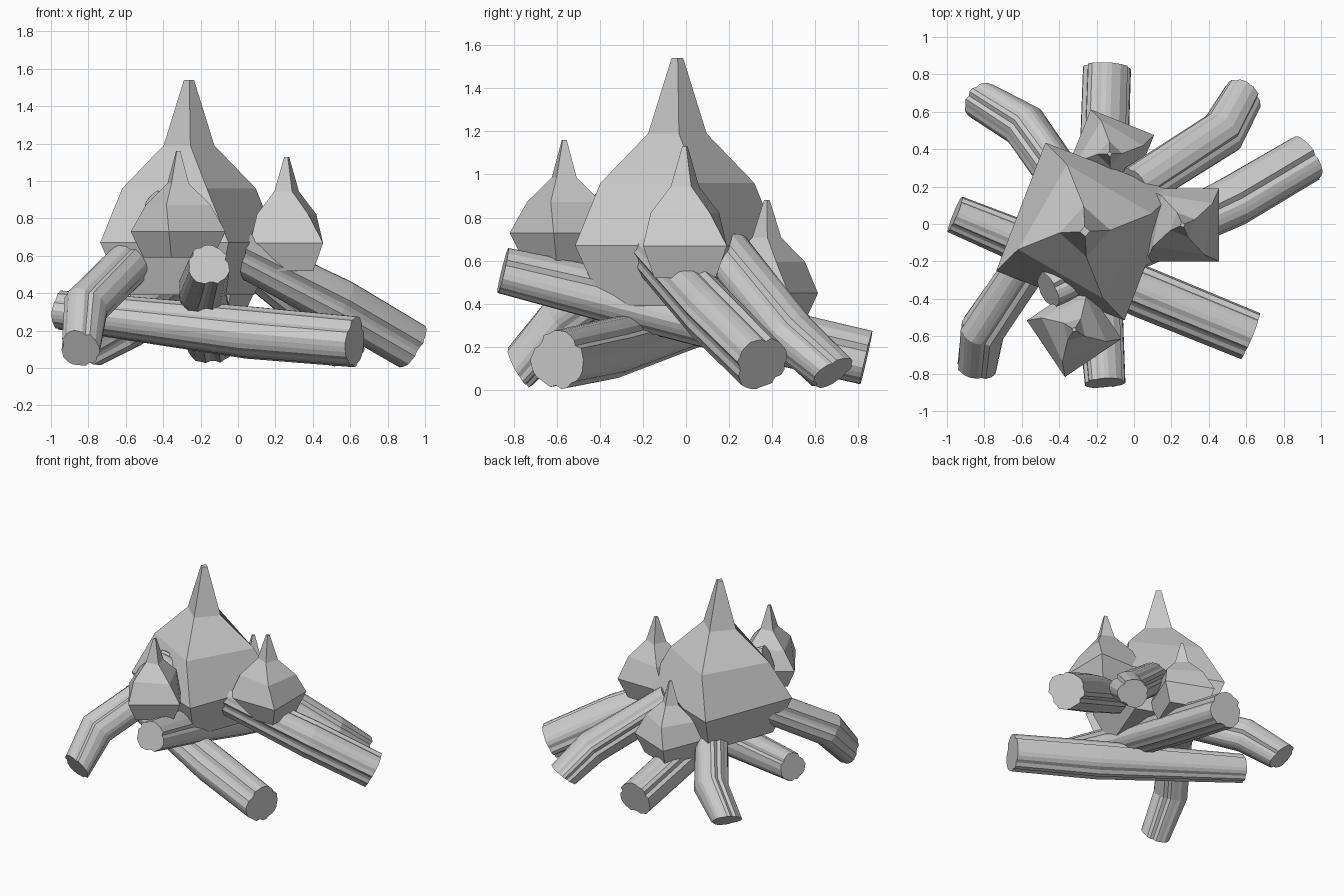
import bpy, bmesh, math, random
from mathutils import Vector

if "Cube" in bpy.data.objects:
    bpy.data.objects.remove(bpy.data.objects["Cube"])

random.seed(4)
grey = bpy.data.materials.new("plain grey")
grey.diffuse_color = (0.6, 0.6, 0.6, 1)
grey.use_nodes = True
grey.node_tree.nodes["Principled BSDF"].inputs["Base Color"].default_value = grey.diffuse_color


def loft(name, rings):
    """Skin a list of equal-sized point rings and cap both ends."""
    bm = bmesh.new()
    loops = [[bm.verts.new(p) for p in ring] for ring in rings]
    n = len(loops[0])
    for a, b in zip(loops, loops[1:]):
        for i in range(n):
            j = (i + 1) % n
            bm.faces.new((a[i], a[j], b[j], b[i]))
    bm.faces.new(loops[0][::-1])
    bm.faces.new(loops[-1])
    bmesh.ops.recalc_face_normals(bm, faces=bm.faces)
    mesh = bpy.data.meshes.new(name)
    bm.to_mesh(mesh)
    bm.free()
    mesh.materials.append(grey)
    obj = bpy.data.objects.new(name, mesh)
    bpy.context.collection.objects.link(obj)
    return obj


# Flames: one square, slightly twisted teardrop (radius, height, twist in degrees)
FLAME = [(0.38, 0, 0), (0.52, 0.28, 0), (0.37, 0.57, -9), (0.136, 0.80, -21), (0.027, 1.15, -21)]


def flame(name, x, y, z, scale, turn):
    rings = []
    for r, h, twist in FLAME:
        angles = [math.radians(turn + twist + 90 * k) for k in range(4)]
        rings.append([(x + r * scale * math.cos(a), y + r * scale * math.sin(a),
                       z + h * scale) for a in angles])
    loft(name, rings)


flame("main_flame", -0.262, -0.04, 0.39, 1.0, 24)
flame("front_flame", -0.32, -0.565, 0.59, 0.496, -11)
flame("right_flame", 0.26, -0.005, 0.52, 0.53, 45)
flame("back_flame", -0.13, 0.375, 0.31, 0.496, 23)

# Logs: a grooved bark section swept along a bent path
SIDES = 30
BARK = [1.02 + random.uniform(-0.06, 0.05) for _ in range(SIDES)]
for groove in (3, 11, 12, 22):
    BARK[groove] -= 0.12


def log(name, path, radii, roll=0.0, cut=None):
    """cut is the direction the first end is sawn towards, if not square."""
    pts = [Vector(p) for p in path]
    rings = []
    for i, (p, r) in enumerate(zip(pts, radii)):
        before = (p - pts[i - 1]).normalized() if i else Vector()
        after = (pts[i + 1] - p).normalized() if i + 1 < len(pts) else Vector()
        d = (before + after).normalized()
        if cut and i == 0:
            d = -Vector(cut).normalized()
        u = d.cross(Vector((0, 0, 1))).normalized()
        v = u.cross(d)
        ring = []
        for k, bump in enumerate(BARK):
            a = roll + math.tau * k / SIDES
            ring.append(p + (u * math.cos(a) + v * math.sin(a)) * r * bump)
        rings.append(ring)
    loft(name, rings)


# Long logs crossing the whole pile
LONG = (0.13, 0.134, 0.1)
log("front_log", [(0.625, -0.595, 0.14), (0.05, -0.36, 0.19), (-0.955, 0.055, 0.31)], LONG)
log("right_log", [(0.92, 0.35, 0.125), (0.53, 0.12, 0.355), (-0.46, -0.35, 0.86)], LONG, 1.0)
log("middle_log", [(-0.145, 0.835, 0.145), (-0.165, 0.25, 0.28), (-0.19, -0.35, 0.43),
                   (-0.155, -0.85, 0.55)], (0.128, 0.13, 0.125, 0.108), 2.2)

# Short bent logs leaning into the fire
SHORT = (0.105, 0.12, 0.115)
log("left_front_log", [(-0.845, -0.775, 0.105), (-0.815, -0.57, 0.33), (-0.48, -0.08, 0.66)],
    SHORT, 0.5, (-0.2, -0.85, -0.48))
log("right_back_log", [(0.58, 0.68, 0.08), (0.47, 0.485, 0.25), (0.0, 0.19, 0.63)],
    SHORT, 1.7, (0.4, 0.5, -0.75))
log("left_back_log", [(-0.81, 0.66, 0.085), (-0.585, 0.53, 0.23), (-0.25, 0.05, 0.48)],
    SHORT, 2.9, (-0.45, 0.45, -0.75))
